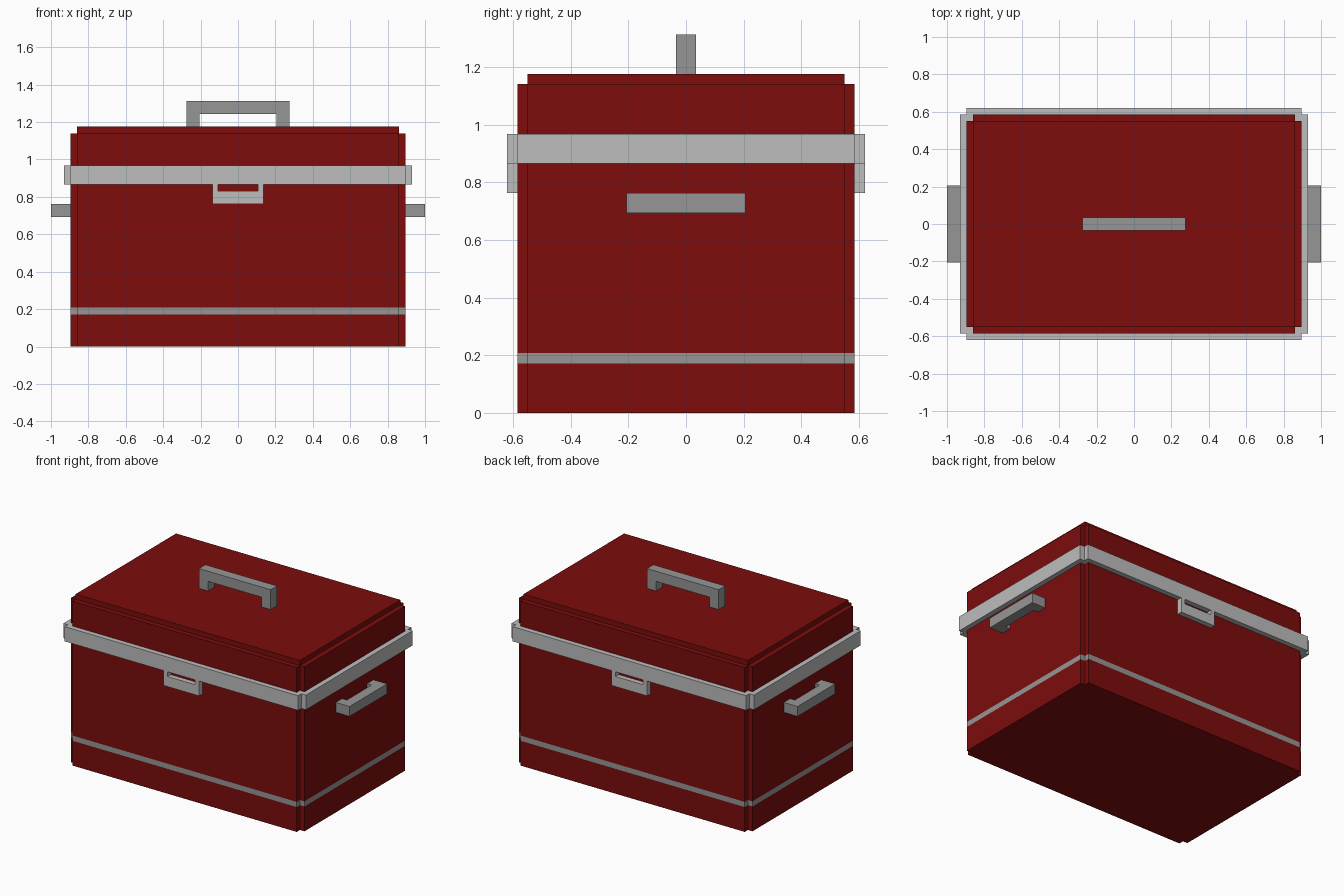
import bpy, bmesh

cube = bpy.data.objects.get("Cube")
if cube:
    bpy.data.objects.remove(cube, do_unlink=True)


def material(name, r, g, b):
    m = bpy.data.materials.new(name)
    m.use_nodes = True
    m.diffuse_color = (r, g, b, 1)
    bsdf = m.node_tree.nodes["Principled BSDF"]
    bsdf.inputs["Base Color"].default_value = (r, g, b, 1)
    bsdf.inputs["Roughness"].default_value = 0.6
    return m


RED = material("dark red", 0.205, 0.0037, 0.0037)
LIGHT = material("light grey", 0.51, 0.51, 0.51)
GREY = material("mid grey", 0.305, 0.305, 0.305)

STEP = 0.035  # panel thickness, also the corner notch


def prism(name, outline, levels, mats, axes="xyz"):
    """Extrude a 2D outline through levels; one material per band.
    axes tells which world axis takes outline u, outline v and the level."""
    idx = ["xyz".index(a) for a in axes]
    bm = bmesh.new()
    rings = []
    for h in levels:
        ring = []
        for u, v in outline:
            co = [0, 0, 0]
            for i, c in zip(idx, (u, v, h)):
                co[i] = c
            ring.append(bm.verts.new(co))
        rings.append(ring)
    n = len(outline)
    bm.faces.new(rings[0])
    bm.faces.new(rings[-1]).material_index = len(levels) - 2
    for band, (lo, hi) in enumerate(zip(rings, rings[1:])):
        for i in range(n):
            j = (i + 1) % n
            bm.faces.new((lo[i], lo[j], hi[j], hi[i])).material_index = band
    bmesh.ops.recalc_face_normals(bm, faces=bm.faces)
    mesh = bpy.data.meshes.new(name)
    bm.to_mesh(mesh)
    bm.free()
    for m in mats:
        mesh.materials.append(m)
    obj = bpy.data.objects.new(name, mesh)
    bpy.context.collection.objects.link(obj)
    return obj


def notched(x, y, s=STEP):
    """Rectangle with a square notch in every corner."""
    a, b = x - s, y - s
    return [(x, -b), (x, b), (a, b), (a, y), (-a, y), (-a, b),
            (-x, b), (-x, -b), (-a, -b), (-a, -y), (a, -y), (a, -b)]


def bracket(half, foot, tip, leg, bar):
    """U-shaped outline: two legs from foot up to a bar that ends at tip."""
    d = bar if tip > foot else -bar
    k = half - leg
    return [(-half, foot), (-half, tip), (half, tip), (half, foot),
            (k, foot), (k, tip - d), (-k, tip - d), (-k, foot)]


# Box with flush stripe, lid and raised lid panel
prism("box_body", notched(0.895, 0.585), [0, 0.172, 0.208, 0.90], [RED, GREY, RED])
prism("lid", notched(0.895, 0.585), [0.92, 1.14], [RED])
prism("lid_panel", [(-0.86, -0.55), (0.86, -0.55), (0.86, 0.55), (-0.86, 0.55)],
      [1.13, 1.175], [RED])

# Rim trim around the seam
prism("rim_trim", notched(0.93, 0.62), [0.865, 0.967], [LIGHT])

# Carrying handle on the lid
prism("top_handle", bracket(0.275, 1.17, 1.312, 0.07, 0.07),
      [-0.035, 0.035], [GREY], "xzy")

# Latches front and back, grips left and right
for s, latch, grip in ((-1, "front_latch", "right_grip"), (1, "back_latch", "left_grip")):
    prism(latch, bracket(0.136, 0.867, 0.762, 0.03, 0.07),
          sorted((s * 0.58, s * 0.62)), [LIGHT], "xzy")
    prism(grip, bracket(0.206, s * 0.89, s * 1.0, 0.07, 0.07),
          [0.693, 0.762], [GREY], "yxz")
